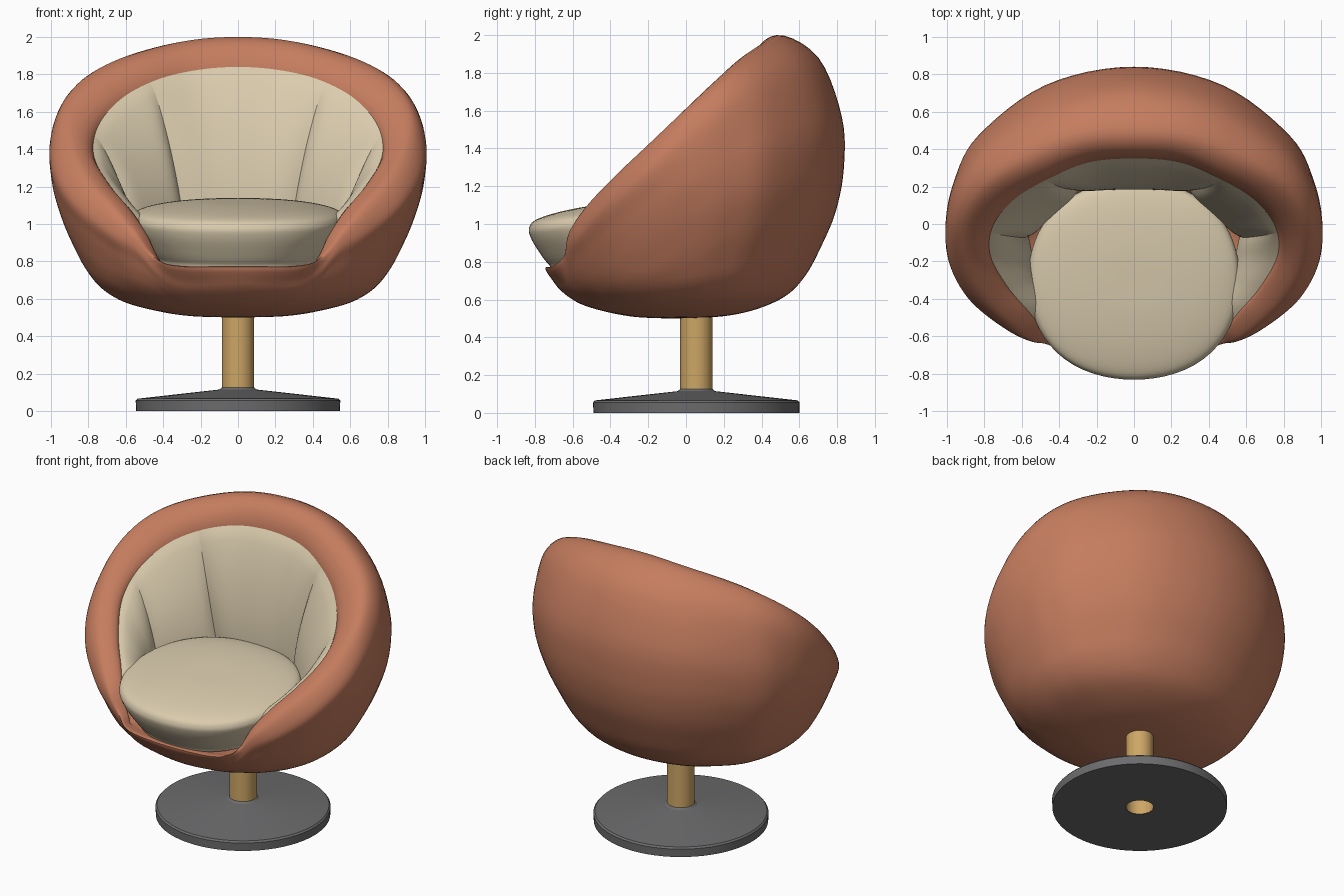
import bpy
from math import sin, cos, pi, atan2, radians
from mathutils import Vector

cube = bpy.data.objects.get("Cube")
if cube:
    bpy.data.objects.remove(cube, do_unlink=True)


def material(name, rgb, rough=0.6):
    m = bpy.data.materials.new(name)
    m.use_nodes = True
    m.diffuse_color = (*rgb, 1)
    node = m.node_tree.nodes["Principled BSDF"]
    node.inputs["Base Color"].default_value = (*rgb, 1)
    node.inputs["Roughness"].default_value = rough
    return m


TERRACOTTA = material("terracotta fabric", (0.56, 0.205, 0.115))
CREAM = material("cream fabric", (0.70, 0.60, 0.42))
BRASS = material("brass", (0.61, 0.38, 0.13))
GREY = material("dark grey metal", (0.15, 0.15, 0.155))


def spline(points, steps, closed=False):
    """Catmull-Rom curve through the points."""
    pts = [Vector(p) for p in points]
    n = len(pts)
    at = (lambda i: pts[i % n]) if closed else (lambda i: pts[max(0, min(n - 1, i))])
    out = []
    for i in range(n if closed else n - 1):
        a, b, c, d = (at(i + j) for j in (-1, 0, 1, 2))
        for s in range(steps):
            t = s / steps
            out.append(b + (c - a) * t / 2 + (2 * a - 5 * b + 4 * c - d) * t * t / 2
                       + (3 * b - a - 3 * c + d) * t ** 3 / 2)
    if not closed:
        out.append(pts[-1])
    return out


def surface(name, rows, mat, closed=True, angle=40):
    """Skin a grid of rows; closed rows wrap around."""
    w = len(rows[0])
    faces = []
    for i in range(len(rows) - 1):
        for j in range(w if closed else w - 1):
            k = (j + 1) % w
            faces.append((i * w + j, i * w + k, (i + 1) * w + k, (i + 1) * w + j))
    mesh = bpy.data.meshes.new(name)
    mesh.from_pydata([tuple(p) for r in rows for p in r], [], faces)
    mesh.validate()
    mesh.materials.append(mat)
    mesh.shade_smooth()
    mesh.set_sharp_from_angle(angle=radians(angle))
    obj = bpy.data.objects.new(name, mesh)
    bpy.context.collection.objects.link(obj)
    return obj


def lathe(name, profile, mat, centre_y, squash=1.0, tilt=0.0, square=0.0, sides=64, angle=40):
    """Turn a profile, optionally squashed, tilted up to the rear and squared off."""
    rows = []
    for r, z in profile:
        row = []
        for j in range(sides):
            a = 2 * pi * j / sides
            q = r * (1 + square * sin(2 * a) ** 2)
            y = q * squash * sin(a)
            row.append((q * cos(a), y + centre_y, z + tilt * y))
        rows.append(row)
    return surface(name, rows, mat, angle=angle)


def mirrored(half):
    """Complete a front-to-back half loop with its mirror image."""
    return half + [(-x, y, z) for x, y, z in half[-2:0:-1]]


# Rim of the shell, from the front lip to the back: crest and inner edge
crest = mirrored([
    (0, -.745, .77), (.33, -.71, .775), (.455, -.645, .83), (.55, -.615, .96),
    (.67, -.53, 1.09), (.81, -.38, 1.25), (.895, -.20, 1.42), (.91, 0, 1.61),
    (.80, .18, 1.775), (.60, .32, 1.89), (.30, .45, 1.975), (0, .48, 2.0)])
inner = mirrored([
    (0, -.66, .76), (.35, -.62, .765), (.42, -.59, .81), (.49, -.55, .95),
    (.57, -.46, 1.07), (.68, -.33, 1.20), (.77, -.16, 1.36), (.75, 0, 1.52),
    (.63, .14, 1.665), (.45, .245, 1.765), (.24, .33, 1.82), (0, .35, 1.84)])

# Half width of the shell by height
girth = spline([(0, .5, 0), (.2, .504, 0), (.35, .52, 0), (.5, .55, 0), (.6, .58, 0),
                (.7, .635, 0), (.77, .70, 0), (.835, .80, 0), (.93, 1.0, 0),
                (.993, 1.22, 0), (1.0, 1.36, 0), (.996, 1.5, 0), (.965, 1.65, 0),
                (.84, 1.87, 0)], 8)


def half_width(z):
    for a, b in zip(girth, girth[1:]):
        if z <= b.y:
            return a.x + (b.x - a.x) * (z - a.y) / max(b.y - a.y, 1e-6)
    return girth[-1].x


# Shell: each meridian climbs the outside, rolls over the rim and goes down inside
meridians = []
for c, e in zip(crest, inner):
    phi = atan2(c[0], -(c[1] + .02) / .835)
    fuller = 1 + .05 * min(1, max(0, 2 * cos(phi)))
    top = c[2] - (.08 if c[2] < 1 else .12)
    path = []
    for i in range(10):
        z = .5 + (top - .5) * (i / 9) ** 2.2
        s = half_width(z) * fuller
        shift = -.045 * max(0, (1.1 - z) / .6)
        path.append((s * sin(phi) / fuller ** .3, shift - .835 * s * cos(phi), z))
    path += [c, e, (e[0] * 1.03, e[1] + .03, e[2] * .55 + .34),
             (e[0] * .6, e[1] * .6, .74), (0, 0, .74)]
    meridians.append(spline(path, 5))
rows = [spline(ring, 6, True) for ring in zip(*meridians)]
surface("shell", rows, TERRACOTTA, angle=70)

# Padded panels lining the back and sides, meeting at creased seams
lining = spline(inner, 10, True)
seams = [27, 67, 89, 131, 153, 193]
feet = [(.53, -.50), (.57, -.06), (.28, .215)]
feet += [(-x, y) for x, y in reversed(feet)]
names = ["left_side_panel", "left_back_panel", "centre_back_panel",
         "right_back_panel", "right_side_panel"]
DOWN = 24
for n, name in enumerate(names):
    tops = lining[seams[n]:seams[n + 1] + 1]
    foot_a, foot_b = (Vector((*f, .9)) for f in feet[n:n + 2])
    grid = []
    for i in range(DOWN + 1):
        v = i / DOWN
        swell = max(0, sin(pi * v)) ** .6
        row = []
        for j, t in enumerate(tops):
            u = j / (len(tops) - 1)
            p = t.lerp(foot_a.lerp(foot_b, u), v)
            inward = -Vector((p.x, p.y + .3, 0)).normalized()
            pad = .05 + .03 * (1 - abs(2 * u - 1) ** 6)
            row.append(p + inward * pad * swell)
        grid.append(row)
    surface(name, grid, CREAM, closed=False, angle=60)

# Seat cushion
seat = spline([(.01, .79, 0), (.39, .79, 0), (.455, .83, 0), (.515, .91, 0),
               (.555, .98, 0), (.565, 1.03, 0), (.53, 1.07, 0), (.40, 1.10, 0),
               (.20, 1.118, 0), (.001, 1.12, 0)], 6)
lathe("seat_cushion", [(p.x, p.y) for p in seat], CREAM, -.30, .94, .1, .03)

# Hollow column and round foot
lathe("column", [(.086, .001), (.086, .56)], BRASS, .055, sides=32)
lathe("base", [(.086, 0), (.545, 0), (.547, .055), (.537, .066),
               (.10, .115), (.086, .126)], GREY, .055, angle=20)
